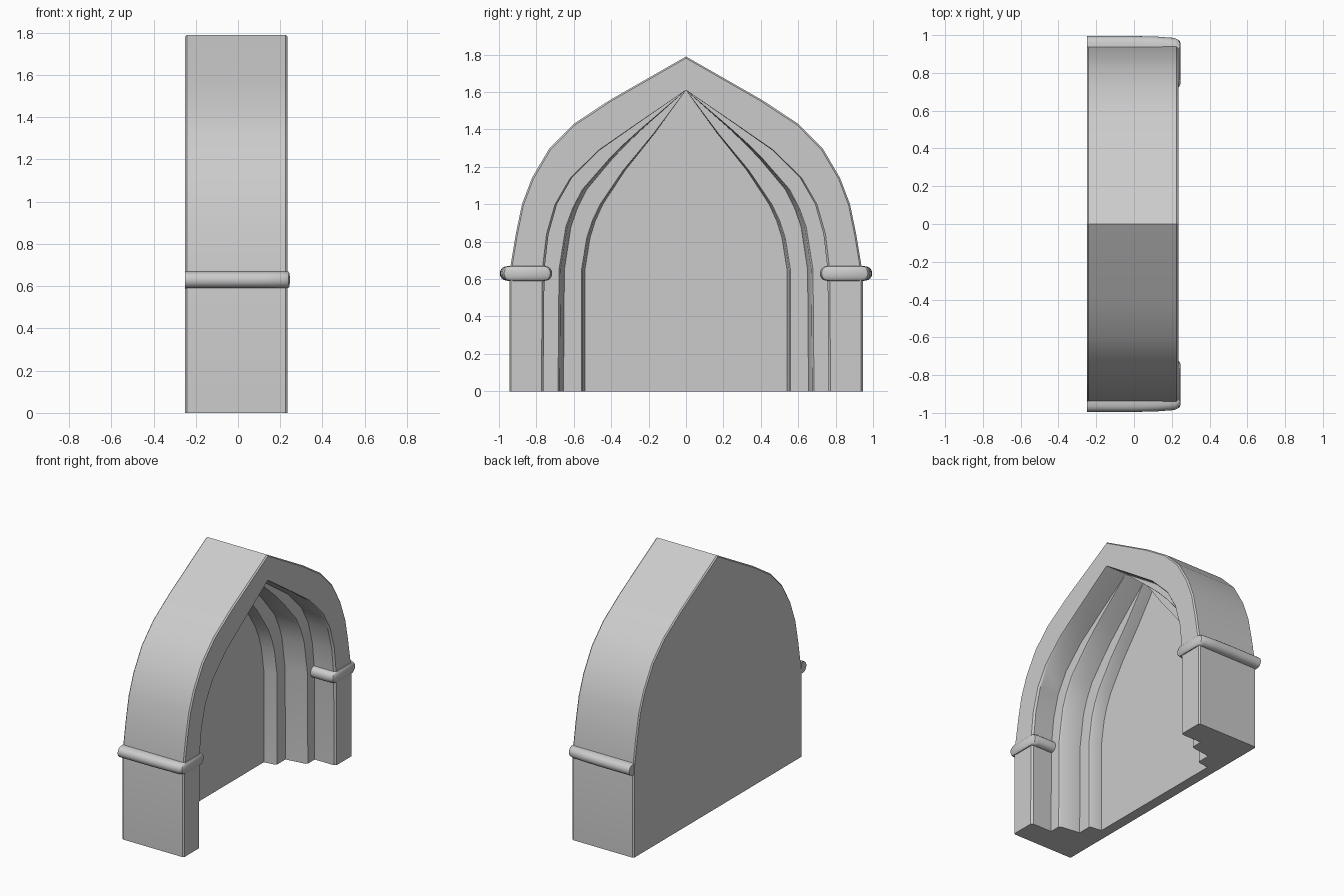
import bpy
import bmesh
from math import radians, sin, cos, pi

cube = bpy.data.objects.get("Cube")
if cube:
    bpy.data.objects.remove(cube, do_unlink=True)

stone = bpy.data.materials.new("grey stone")
stone.use_nodes = True
COLOUR = (0.6, 0.6, 0.6, 1)
stone.diffuse_color = COLOUR
stone.node_tree.nodes["Principled BSDF"].inputs["Base Color"].default_value = COLOUR


def finish(name, bm):
    """Clean the mesh, make the object and smooth its shallow edges."""
    bmesh.ops.remove_doubles(bm, verts=bm.verts, dist=0.0005)
    bmesh.ops.recalc_face_normals(bm, faces=bm.faces)
    mesh = bpy.data.meshes.new(name)
    bm.to_mesh(mesh)
    bm.free()
    mesh.materials.append(stone)
    obj = bpy.data.objects.new(name, mesh)
    bpy.context.collection.objects.link(obj)
    bpy.ops.object.select_all(action="DESELECT")
    obj.select_set(True)
    bpy.context.view_layer.objects.active = obj
    bpy.ops.object.shade_smooth_by_angle(angle=radians(32))
    return obj


def bridge(bm, a, b):
    """Join two rows of vertices with quads."""
    for i in range(len(a) - 1):
        bm.faces.new((a[i], a[i + 1], b[i + 1], b[i]))


# Half arches as (y, z), from the foot to the point
OUTER = [(.945, 0), (.945, .63), (.91, .84), (.877, 1), (.824, 1.14),
         (.73, 1.3), (.6, 1.43), (.406, 1.558), (0, 1.79)]
FIRST = [(.762, 0), (.757, .65), (.735, .84), (.69, 1), (.61, 1.14),
         (.46, 1.29), (.35, 1.367), (.246, 1.44), (0, 1.61)]
SECOND = [(.655, 0), (.65, .65), (.615, .88), (.58, .98), (.53, 1.08),
          (.396, 1.24), (.32, 1.32), (.235, 1.4), (0, 1.61)]
THIRD = [(.54, 0), (.54, .65), (.513, .82), (.485, .91), (.444, 1),
         (.326, 1.18), (.25, 1.275), (.166, 1.38), (0, 1.61)]

# Rows of the arch from back to front, then stepping into the recess:
# half arch, depth x, scale of y, scale of z
ROWS = [(OUTER, -.25, .992, .995), (OUTER, -.242, 1, 1),
        (OUTER, .226, 1, 1), (OUTER, .235, .991, .995),
        (FIRST, .235, 1.015, 1), (FIRST, .222, 1, 1),
        (FIRST, .07, 1, 1),
        (SECOND, .07, 1.045, 1), (SECOND, .058, 1.03, 1),
        (SECOND, -.085, 1, 1),
        (THIRD, -.085, 1.035, 1), (THIRD, -.097, 1.02, 1),
        (THIRD, -.175, 1, 1)]

# Pointed arch with stepped recess and closed back
bm = bmesh.new()
rows = []
for half, x, sy, sz in ROWS:
    path = [(y, z) for y, z in half] + [(-y, z) for y, z in reversed(half[:-1])]
    rows.append([bm.verts.new((x, y * sy, z * sz)) for y, z in path])
for a, b in zip(rows, rows[1:]):
    bridge(bm, a, b)
bm.faces.new(rows[0])
bm.faces.new(rows[-1])
bm.faces.new([r[0] for r in rows] + [r[-1] for r in reversed(rows)])
finish("arch", bm)


# Rounded moulding wrapped round the outside, front and inside of each leg
def moulding(name, side):
    bm = bmesh.new()
    rings = []
    steps = 10
    for i in range(steps + 1):
        angle = pi * i / steps
        o = .055 * sin(angle) ** .7 if 0 < i < steps else 0
        z = .63 - .04 * cos(angle)
        front = .235 + .2 * o
        plan = [(-.25, .94 + o), (0, .94 + o), (.12, .937 + o),
                (.215, .93 + o), (front - .006, .923 + .9 * o),
                (front, .91 + .9 * o), (front, .785 - .8 * o),
                (front - .008, .772 - .85 * o), (.2, .765 - .9 * o),
                (.06, .765 - .9 * o)]
        rings.append([bm.verts.new((x, side * y, z)) for x, y in plan])
    for a, b in zip(rings, rings[1:]):
        bridge(bm, a, b)
    # Close the top, the bottom and the two ends
    bm.faces.new(rings[0])
    bm.faces.new(rings[-1])
    bm.faces.new([r[0] for r in rings])
    bm.faces.new([r[-1] for r in rings])
    for a, b in ((rings[0], rings[-1]),):
        bm.faces.new((a[0], a[-1], b[-1], b[0]))
    finish(name, bm)


moulding("left_moulding", 1)
moulding("right_moulding", -1)
